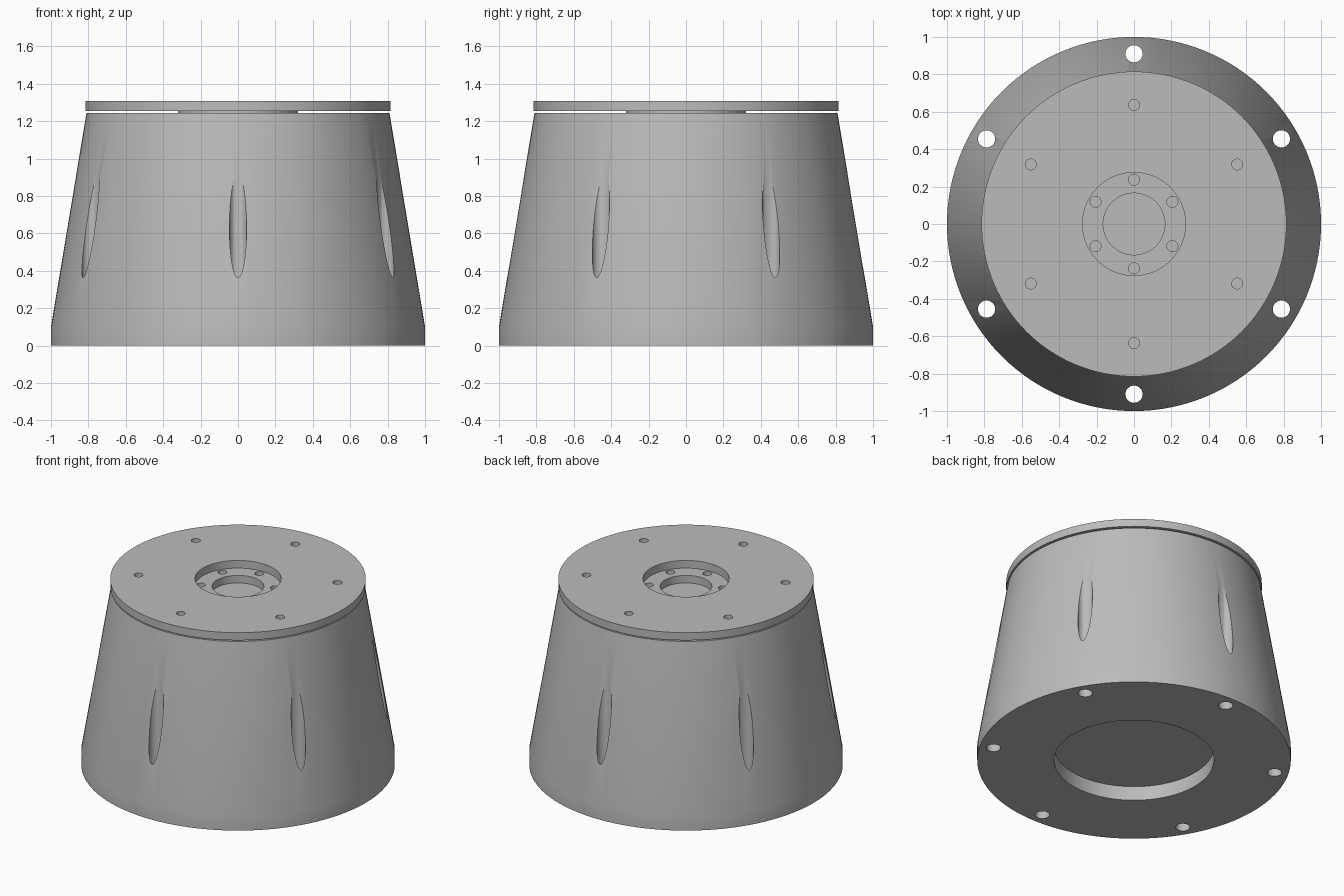
import bpy, bmesh, math
from mathutils import Matrix, Vector

default_cube = bpy.data.objects.get("Cube")
if default_cube:
    bpy.data.objects.remove(default_cube, do_unlink=True)

grey = bpy.data.materials.new("machined grey")
grey.use_nodes = True
colour = (0.5, 0.5, 0.5, 1)
grey.diffuse_color = colour
grey.node_tree.nodes["Principled BSDF"].inputs["Base Color"].default_value = colour


def new_object(name, bm):
    bmesh.ops.recalc_face_normals(bm, faces=bm.faces)
    mesh = bpy.data.meshes.new(name)
    bm.to_mesh(mesh)
    bm.free()
    obj = bpy.data.objects.new(name, mesh)
    bpy.context.collection.objects.link(obj)
    mesh.materials.append(grey)
    return obj


def lathe(name, profile, closed=False, steps=128):
    """Revolve an (r, z) profile around the z axis."""
    bm = bmesh.new()
    verts = [bm.verts.new((r, 0, z)) for r, z in profile]
    pairs = list(zip(verts, verts[1:]))
    if closed:
        pairs.append((verts[-1], verts[0]))
    edges = [bm.edges.new(p) for p in pairs]
    bmesh.ops.spin(bm, geom=verts + edges, cent=(0, 0, 0), axis=(0, 0, 1),
                   angle=math.tau, steps=steps)
    bmesh.ops.remove_doubles(bm, verts=bm.verts, dist=0.0001)
    return new_object(name, bm)


def drill(obj, ring, radius, low, high):
    """Cut six vertical holes spaced evenly on a ring."""
    bm = bmesh.new()
    for i in range(6):
        a = math.radians(90 + 60 * i)
        centre = Vector((ring * math.cos(a), ring * math.sin(a), (low + high) / 2))
        bmesh.ops.create_cone(bm, cap_ends=True, segments=32, radius1=radius,
                              radius2=radius, depth=high - low,
                              matrix=Matrix.Translation(centre))
    cutter = new_object(obj.name + "_drill", bm)
    cutter.hide_render = True
    mod = obj.modifiers.new("holes", 'BOOLEAN')
    mod.operation = 'DIFFERENCE'
    mod.solver = 'EXACT'
    mod.object = cutter
    bpy.context.view_layer.objects.active = obj
    bpy.ops.object.modifier_apply(modifier=mod.name)
    bpy.data.objects.remove(cutter, do_unlink=True)


def smooth(obj):
    bpy.ops.object.select_all(action='DESELECT')
    obj.select_set(True)
    bpy.context.view_layer.objects.active = obj
    bpy.ops.object.shade_smooth_by_angle(angle=math.radians(30))


# Tapered body with a shallow bore below and a raised, recessed boss on top
body = lathe("tapered_body", [
    (0, 0.1), (0.51, 0.1), (0.51, 0), (1, 0), (1, 0.1), (0.81, 1.243),
    (0.32, 1.243), (0.32, 1.253), (0.165, 1.253), (0.165, 1.2), (0, 1.2)])

# Mounting holes run straight up and break out through the sloping wall
drill(body, 0.91, 0.046, -0.1, 1.1)
# Bolt holes around the boss
drill(body, 0.237, 0.029, 1.17, 1.4)

# Cover plate with a central opening and bolt holes
plate = lathe("cover_plate", [
    (0.275, 1.253), (0.815, 1.253), (0.815, 1.307), (0.275, 1.307)], closed=True)
drill(plate, 0.637, 0.029, 1.2, 1.4)

for part in (body, plate):
    smooth(part)
